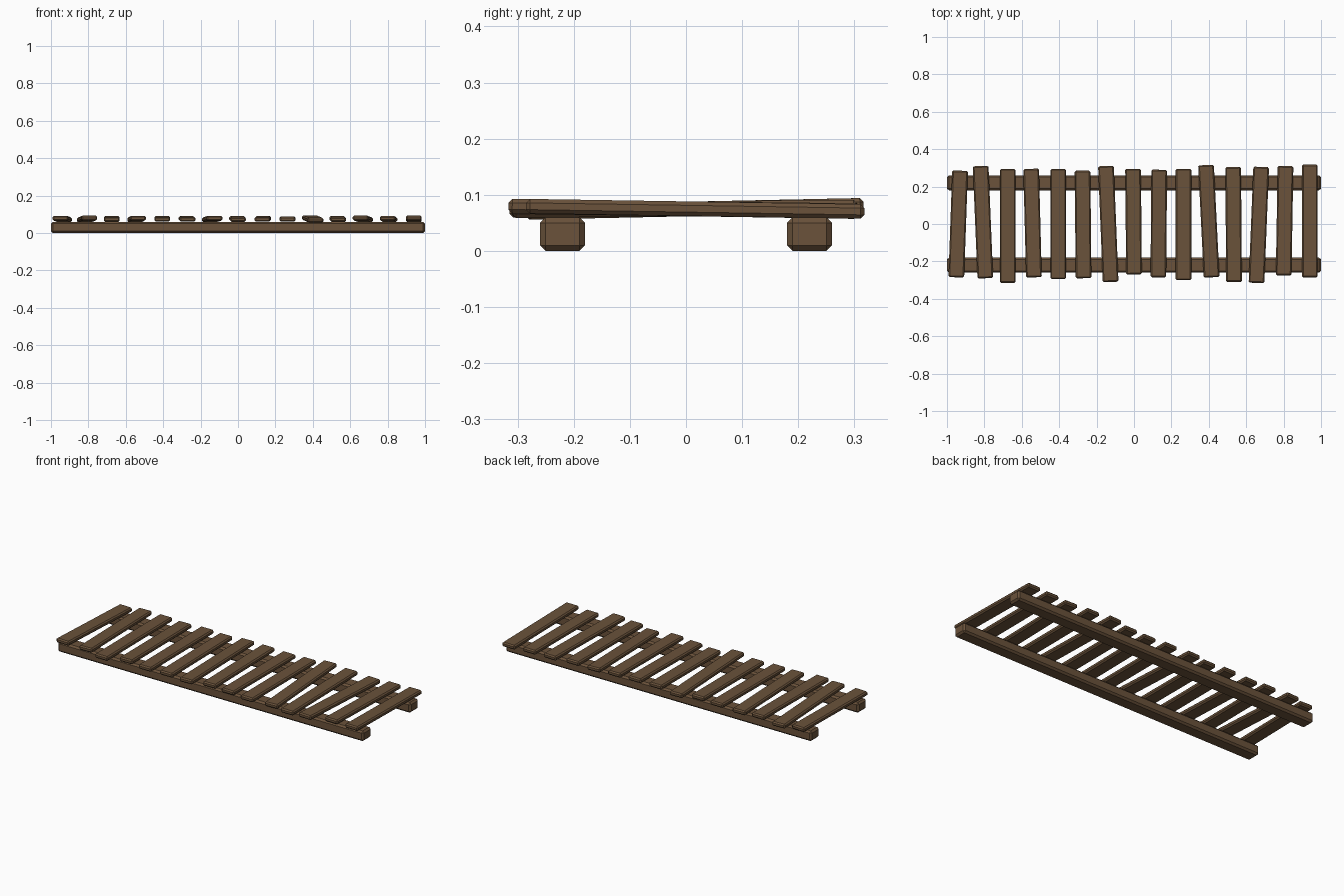
import bpy
from math import radians, atan2, cos

cube = bpy.data.objects.get("Cube")
if cube:
    bpy.data.objects.remove(cube, do_unlink=True)

# Weathered brown wood used throughout
wood = bpy.data.materials.new("brown_wood")
wood.use_nodes = True
wood.diffuse_color = (0.145, 0.085, 0.043, 1)
wood.node_tree.nodes["Principled BSDF"].inputs["Base Color"].default_value = wood.diffuse_color


def timber(name, size, location, rotation=(0, 0, 0), chamfer=0.01):
    """A box of wood with chamfered edges."""
    bpy.ops.mesh.primitive_cube_add(size=1, location=location, rotation=rotation)
    obj = bpy.context.object
    obj.name = name
    obj.scale = size
    bpy.ops.object.transform_apply(location=False, rotation=False, scale=True)
    bevel = obj.modifiers.new("chamfer", "BEVEL")
    bevel.width = chamfer
    bevel.segments = 1
    obj.data.materials.append(wood)
    return obj


# Two long bearers under the deck
for side, y in (("front", -0.22), ("back", 0.22)):
    timber(side + "_beam", (2, 0.08, 0.06), (0, y, 0.03))

# Deck planks: back end x, front end x, back y, front y, tilt in degrees
planks = [
    (-0.93, -0.95, 0.285, -0.285, -0.8),
    (-0.82, -0.795, 0.31, -0.29, -0.9),
    (-0.675, -0.675, 0.295, -0.315, 0.4),
    (-0.55, -0.535, 0.295, -0.285, -0.8),
    (-0.405, -0.405, 0.295, -0.295, 0.3),
    (-0.275, -0.27, 0.285, -0.29, 0.4),
    (-0.15, -0.125, 0.31, -0.31, -0.7),
    (-0.005, 0.0, 0.295, -0.27, 0.6),
    (0.135, 0.13, 0.29, -0.285, 0.3),
    (0.265, 0.265, 0.295, -0.30, 0.2),
    (0.385, 0.415, 0.315, -0.285, 1.2),
    (0.53, 0.535, 0.305, -0.31, 0.6),
    (0.68, 0.655, 0.305, -0.315, -0.9),
    (0.81, 0.80, 0.31, -0.275, -0.6),
    (0.94, 0.94, 0.318, -0.285, -0.9),
]
for i, (xb, xf, yb, yf, tilt) in enumerate(planks, 1):
    yaw = atan2(xf - xb, yb - yf)
    length = (yb - yf) / cos(yaw)
    timber("plank_%02d" % i, (0.084, length, 0.026),
           ((xb + xf) / 2, (yb + yf) / 2, 0.075),
           (radians(tilt), 0, yaw), 0.007)
